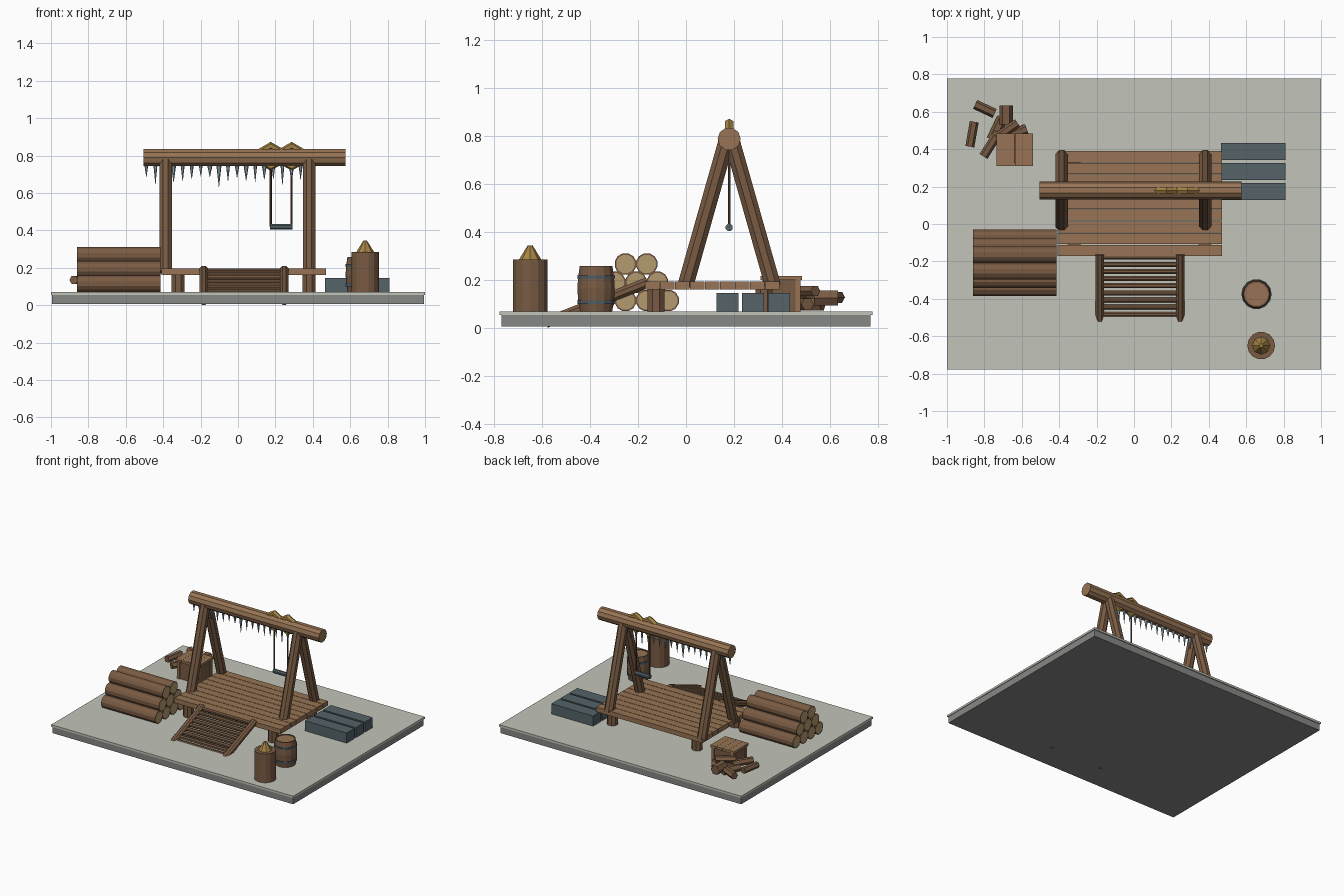
import bpy, bmesh, math, random
from mathutils import Vector, Matrix

random.seed(4)
if "Cube" in bpy.data.objects:
    bpy.data.objects.remove(bpy.data.objects["Cube"])


def material(name, *rgb):
    m = bpy.data.materials.new(name)
    m.use_nodes = True
    m.diffuse_color = (*rgb, 1)
    m.node_tree.nodes["Principled BSDF"].inputs["Base Color"].default_value = (*rgb, 1)
    return m


snow = material("pale ground", .54, .55, .48)
stone = material("grey stone", .24, .25, .24)
plank = material("light wood", .31, .175, .09)
bark = material("brown wood", .19, .105, .057)
dark = material("dark wood", .11, .065, .038)
slate = material("slate blue", .09, .125, .14)
gold = material("straw rope", .38, .23, .06)
cream = material("cut wood", .46, .33, .16)
ice = material("ice", .28, .38, .45)


def finish(name, bm, *mats):
    bmesh.ops.recalc_face_normals(bm, faces=bm.faces)
    mesh = bpy.data.meshes.new(name)
    bm.to_mesh(mesh)
    bm.free()
    for m in mats:
        mesh.materials.append(m)
    ob = bpy.data.objects.new(name, mesh)
    bpy.context.collection.objects.link(ob)
    return ob


def box(name, lo, hi, mat):
    lo, hi = Vector(lo), Vector(hi)
    bm = bmesh.new()
    bmesh.ops.create_cube(bm, size=1, matrix=Matrix.Translation((lo + hi) / 2)
                          @ Matrix.Diagonal((*(hi - lo), 1)))
    return finish(name, bm, mat)


def rod(name, a, b, r, mat, sides=8, tip=None, ends=None):
    """Round bar from a to b, with optional inset end faces in another colour."""
    a, b = Vector(a), Vector(b)
    bm = bmesh.new()
    place = (Matrix.Translation((a + b) / 2)
             @ (b - a).to_track_quat('Z', 'Y').to_matrix().to_4x4()
             @ Matrix.Rotation(math.pi / sides, 4, 'Z'))
    bmesh.ops.create_cone(bm, cap_ends=True, segments=sides, radius1=r,
                          radius2=r if tip is None else tip,
                          depth=(b - a).length, matrix=place)
    if ends:
        caps = [f for f in bm.faces if len(f.verts) == sides]
        bmesh.ops.inset_individual(bm, faces=caps, thickness=r * .14)
        for f in caps:
            f.material_index = 1
    return finish(name, bm, mat, ends or mat)


def lathe(name, profile, x, y, mat, sides=12):
    bm = bmesh.new()
    rings = [[bm.verts.new((x + r * math.cos(i * math.tau / sides),
                            y + r * math.sin(i * math.tau / sides), z))
              for i in range(sides)] for r, z in profile]
    for low, high in zip(rings, rings[1:]):
        for i in range(sides):
            j = (i + 1) % sides
            bm.faces.new((low[i], low[j], high[j], high[i]))
    bm.faces.new(rings[0])
    bm.faces.new(rings[-1])
    return finish(name, bm, mat)


G = .07  # ground level

# Ground slab
box("base_slab", (-.995, -.77, .006), (.995, .77, .055), stone)
box("ground_top", (-1, -.777, .055), (1, .777, G), snow)

# Deck planks and posts
for i in range(9):
    y = -.17 + i * .0625
    box("deck_plank", (-.408, y, .16), (.47, y + .059, .195), plank)
for x in (-.32, .38):
    for y in (-.125, .325):
        rod("deck_post", (x, y, G - .01), (x, y, .165), .038, bark)

# A-frame legs and top beam
for x in (-.387, .38):
    for side in (-1, 1):
        rod("frame_leg", (x, .18 + side * .183, .175), (x, .18 + side * .012, .778), .036, bark)
rod("top_beam", (-.505, .18, .789), (.575, .18, .789), .048, plank, 10)

# Rope loops around the beam, hanging ropes and the bar
for x in (.175, .287):
    bpy.ops.mesh.primitive_torus_add(major_segments=6, minor_segments=6, major_radius=.056,
                                     minor_radius=.021, location=(x, .18, .796),
                                     rotation=(math.pi / 2, math.pi / 6, 0))
    loop = bpy.context.object
    loop.name = "rope_loop"
    loop.data.materials.append(gold)
    rod("hanging_rope", (x, .18, .42), (x, .18, .75), .0055, dark, 6)
rod("swing_bar", (.17, .18, .42), (.292, .18, .42), .016, slate)

# Icicles under the beam
for i in range(18):
    x = -.49 + i * .0485
    drop = random.uniform(.05, .09) + (.03 if i % 7 == 1 else 0)
    rod("icicle", (x, .18, .75), (x, .18, .745 - drop), random.uniform(.01, .015), ice, 6, tip=.001)

# Ramp with side rails and rungs
top, foot = Vector((0, -.16, .19)), Vector((0, -.585, .022))
for x in (-.183, .247):
    rod("ramp_rail", top + Vector((x, 0, 0)), foot + Vector((x, 0, 0)), .024, bark)
for i in range(10):
    c = top.lerp(foot, .04 + i * .09)
    rod("ramp_rung", c + Vector((-.175, 0, 0)), c + Vector((.24, 0, 0)), .0145, bark)

# Stacked logs
for row, count in enumerate((4, 3, 2)):
    for i in range(count):
        y = -.208 + (i - (count - 1) / 2) * .089
        z = G + .045 + row * .076
        rod("stacked_log", (-.862, y, z), (-.415, y, z), .046, bark, 12, ends=cream)

# Barrel with hoops
lathe("barrel_body", [(.069, G), (.077, .12), (.08, .165), (.077, .21), (.07, .258),
                      (.062, .258), (.062, .25)], .655, -.375, bark, 14)
lathe("barrel_lid", [(.062, .24), (.062, .253)], .655, -.375, plank, 14)
for z in (.108, .212):
    lathe("barrel_hoop", [(.079, z - .008), (.081, z + .008)], .655, -.375, slate, 14)

# Standing post with a pointed straw tip
lathe("standing_post", [(.074, G), (.074, .285)], .68, -.65, bark, 14)
lathe("post_tip", [(.047, .285), (.01, .345)], .68, -.65, gold, 8)

# Slate blocks beside the deck
for i in range(3):
    y = .127 + i * .107
    box("stone_block", (.465, y, G), (.81, y + .092, .146), slate)

# Crate with plank sides, corner posts and a lid
box("crate_body", (-.72, .325, G), (-.55, .47, .2), bark)
for x in (-.725, -.565):
    for y in (.318, .457):
        box("crate_corner", (x, y, G), (x + .02, y + .02, .2), plank)
for i in range(4):
    x = -.735 + i * .049
    box("crate_lid", (x, .31, .2), (x + .048, .483, .218), plank)

# Loose firewood: x, y, z, length, radius, heading in degrees
for x, y, z, length, r, turn in ((-.797, .615, .128, .115, .026, -25),
                                 (-.684, .583, .125, .1, .036, 90),
                                 (-.866, .48, .135, .135, .024, 80),
                                 (-.765, .425, .13, .15, .025, 58),
                                 (-.68, .50, .155, .14, .024, 35),
                                 (-.73, .51, .1, .13, .03, 65),
                                 (-.62, .49, .1, .1, .028, 20)):
    half = Vector((math.cos(math.radians(turn)), math.sin(math.radians(turn)), 0)) * length / 2
    c = Vector((x, y, z))
    rod("firewood", c - half, c + half, r, bark, 6)
